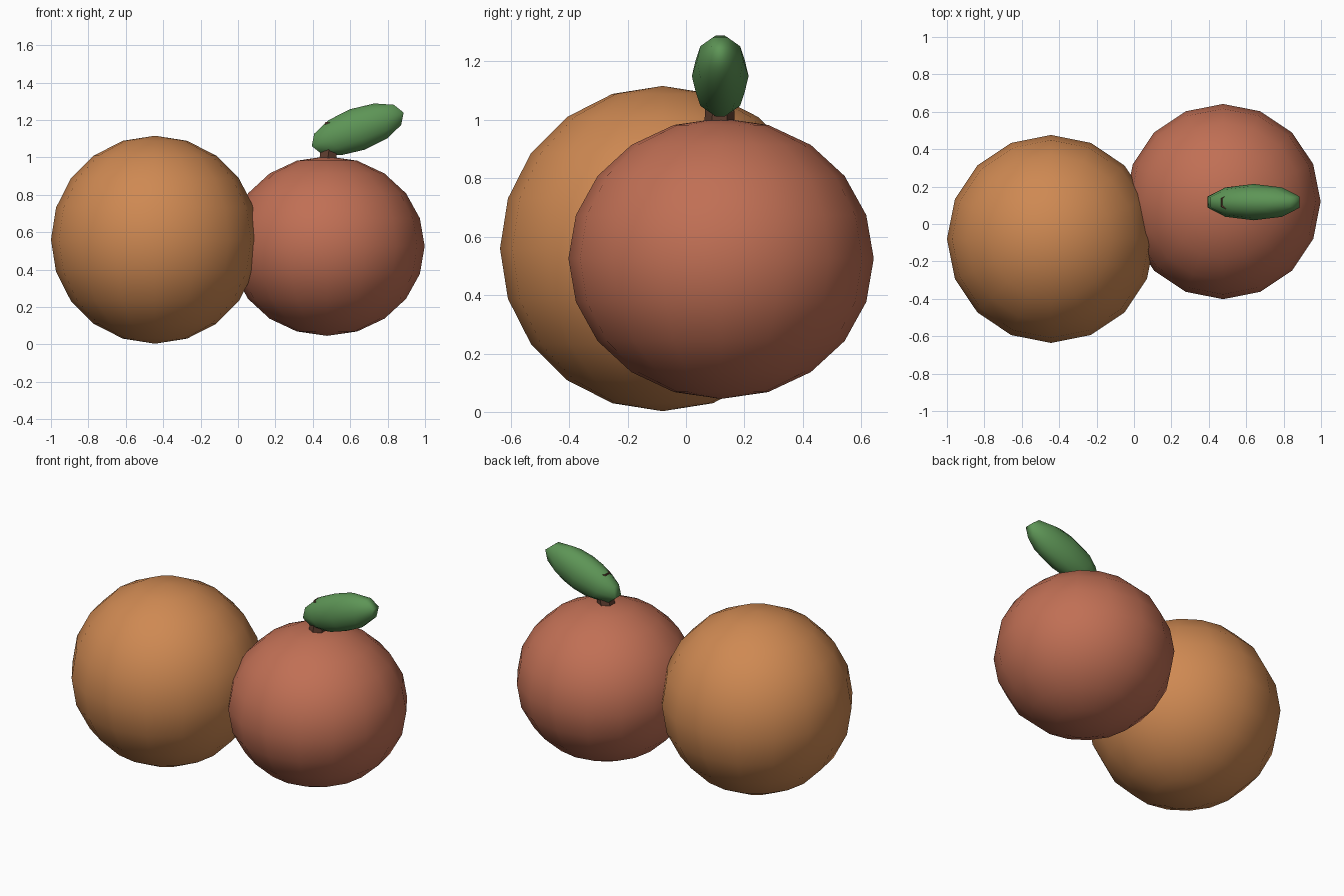
import bpy
from math import radians
from mathutils import Vector

if "Cube" in bpy.data.objects:
    bpy.data.objects.remove(bpy.data.objects["Cube"])


def paint(obj, color):
    mat = bpy.data.materials.new(obj.name + "_color")
    mat.diffuse_color = (*color, 1)
    mat.use_nodes = True
    mat.node_tree.nodes["Principled BSDF"].inputs["Base Color"].default_value = mat.diffuse_color
    obj.data.materials.append(mat)


def ball(name, loc, size, color, segments, rings, tilt=0):
    bpy.ops.mesh.primitive_uv_sphere_add(segments=segments, ring_count=rings, radius=1,
                                         location=loc, rotation=(0, tilt, 0))
    obj = bpy.context.object
    obj.name = name
    obj.scale = size
    bpy.ops.object.shade_smooth()
    paint(obj, color)
    return obj


# Two overlapping fruits, the second slightly squashed
ball("large_fruit", (-0.444, -0.08, 0.56), (0.556, 0.556, 0.556), (0.62, 0.25, 0.085), 16, 10)
ball("small_fruit", (0.476, 0.12, 0.526), (0.522, 0.522, 0.48), (0.53, 0.16, 0.09), 16, 10)

# Slightly leaning six-sided stem, its top just breaking through the leaf
base, top = Vector((0.472, 0.115, 0.93)), Vector((0.505, 0.115, 1.185))
axis = top - base
bpy.ops.mesh.primitive_cone_add(vertices=6, radius1=0.054, radius2=0.044, depth=axis.length,
                                location=(base + top) / 2,
                                rotation=(0, axis.angle(Vector((0, 0, 1))), 0))
stem = bpy.context.object
stem.name = "stem"
paint(stem, (0.12, 0.05, 0.03))

# Thick leaf rising towards the right
ball("leaf", (0.64, 0.117, 1.15), (0.275, 0.097, 0.115), (0.11, 0.3, 0.093), 10, 6, radians(-20))
